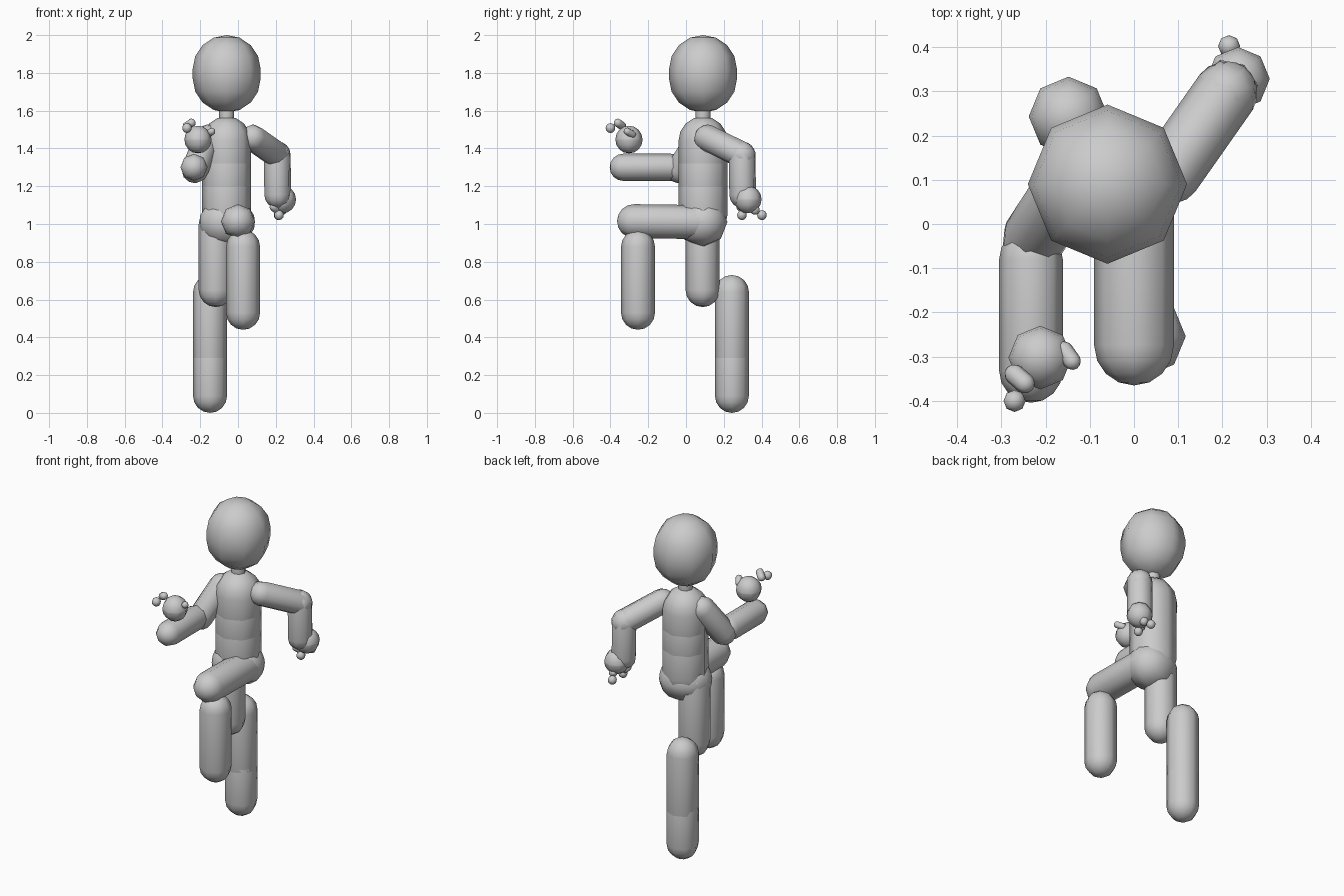
import bpy
import bmesh
from math import sin, cos, pi
from mathutils import Vector

cube = bpy.data.objects.get("Cube")
if cube:
    bpy.data.objects.remove(cube, do_unlink=True)

SIDES, RINGS = 8, 4

grey = bpy.data.materials.new("plain_grey")
grey.use_nodes = True
grey.diffuse_color = (0.6, 0.6, 0.6, 1)
grey.node_tree.nodes["Principled BSDF"].inputs["Base Color"].default_value = (0.6, 0.6, 0.6, 1)


def capsule(name, start, end, radius):
    """Eight-sided smooth capsule whose cap centres are start and end."""
    a, b = Vector(start), Vector(end)
    turn = (b - a).to_track_quat("Z", "Y")
    bm = bmesh.new()

    def ring(centre, angle):
        r, h = radius * cos(angle), radius * sin(angle)
        return [bm.verts.new(centre + turn @ Vector(
            (r * cos(2 * pi * i / SIDES), r * sin(2 * pi * i / SIDES), h)))
            for i in range(SIDES)]

    steps = [pi / 2 * k / RINGS for k in range(RINGS)]
    rings = [ring(a, -t) for t in reversed(steps)] + [ring(b, t) for t in steps]
    low = bm.verts.new(a - turn @ Vector((0, 0, radius)))
    high = bm.verts.new(b + turn @ Vector((0, 0, radius)))
    for i in range(SIDES):
        j = (i + 1) % SIDES
        bm.faces.new((low, rings[0][j], rings[0][i]))
        bm.faces.new((high, rings[-1][i], rings[-1][j]))
        for lower, upper in zip(rings, rings[1:]):
            bm.faces.new((lower[i], lower[j], upper[j], upper[i]))
    for face in bm.faces:
        face.smooth = True
    mesh = bpy.data.meshes.new(name)
    bm.to_mesh(mesh)
    bm.free()
    mesh.materials.append(grey)
    obj = bpy.data.objects.new(name, mesh)
    bpy.context.collection.objects.link(obj)
    return obj


def column(name, x, y, bottom, top, radius):
    """Upright capsule given by its full height range."""
    return capsule(name, (x, y, bottom + radius), (x, y, top - radius), radius)


def ball(name, centre, radius):
    x, y, z = centre
    return capsule(name, (x, y, z - 0.001), (x, y, z + 0.001), radius)


# Head, neck and torso
MID_X, MID_Y = -0.06, 0.09
column("head", MID_X, MID_Y, 1.59, 2.0, 0.18)
column("neck", MID_X, MID_Y, 1.5, 1.66, 0.04)
column("chest", MID_X, MID_Y, 1.19, 1.57, 0.13)
column("waist", MID_X, MID_Y, 1.07, 1.45, 0.13)
column("abdomen", MID_X, MID_Y, 0.92, 1.33, 0.13)
capsule("pelvis", (-0.075, 0.08, 1.01), (-0.04, 0.09, 1.01), 0.13)

# Legs: the left knee is raised, the right leg stands
LEG = 0.09
capsule("left_thigh", (0, 0.09, 1.01), (0, -0.275, 1.015), LEG)
column("left_shin", 0.027, -0.254, 0.44, 0.97, LEG)
column("right_thigh", -0.118, 0.088, 0.56, 1.09, LEG)
column("right_shin", -0.148, 0.243, 0.2, 0.73, LEG)
column("right_foot", -0.148, 0.243, 0, 0.4, LEG)

# Arms: the left swings back, the right reaches forward
ARM = 0.072
left_elbow, right_elbow = (0.208, 0.297, 1.365), (-0.228, -0.035, 1.288)
capsule("left_upper_arm", (0.08, 0.115, 1.455), left_elbow, ARM)
capsule("left_forearm", left_elbow, (0.21, 0.3, 1.155), ARM)
capsule("right_upper_arm", (-0.16, 0.07, 1.455), right_elbow, ARM)
capsule("right_forearm", (-0.233, -0.08, 1.3), (-0.233, -0.332, 1.3), ARM)

# Hands
ball("left_hand", (0.235, 0.328, 1.13), ARM)
ball("right_hand", (-0.212, -0.302, 1.447), ARM)

# Fingers
TIP = 0.025
capsule("right_thumb", (-0.158, -0.285, 1.475), (-0.14, -0.31, 1.49), 0.02)
capsule("right_finger", (-0.27, -0.34, 1.52), (-0.247, -0.36, 1.535), 0.023)
ball("right_fingertip", (-0.27, -0.4, 1.508), TIP)
capsule("left_thumb", (0.19, 0.29, 1.09), (0.2, 0.3, 1.08), 0.023)
ball("left_thumb_tip", (0.217, 0.296, 1.047), TIP)
ball("left_finger", (0.235, 0.365, 1.075), TIP)
ball("left_fingertip", (0.215, 0.402, 1.047), TIP)
